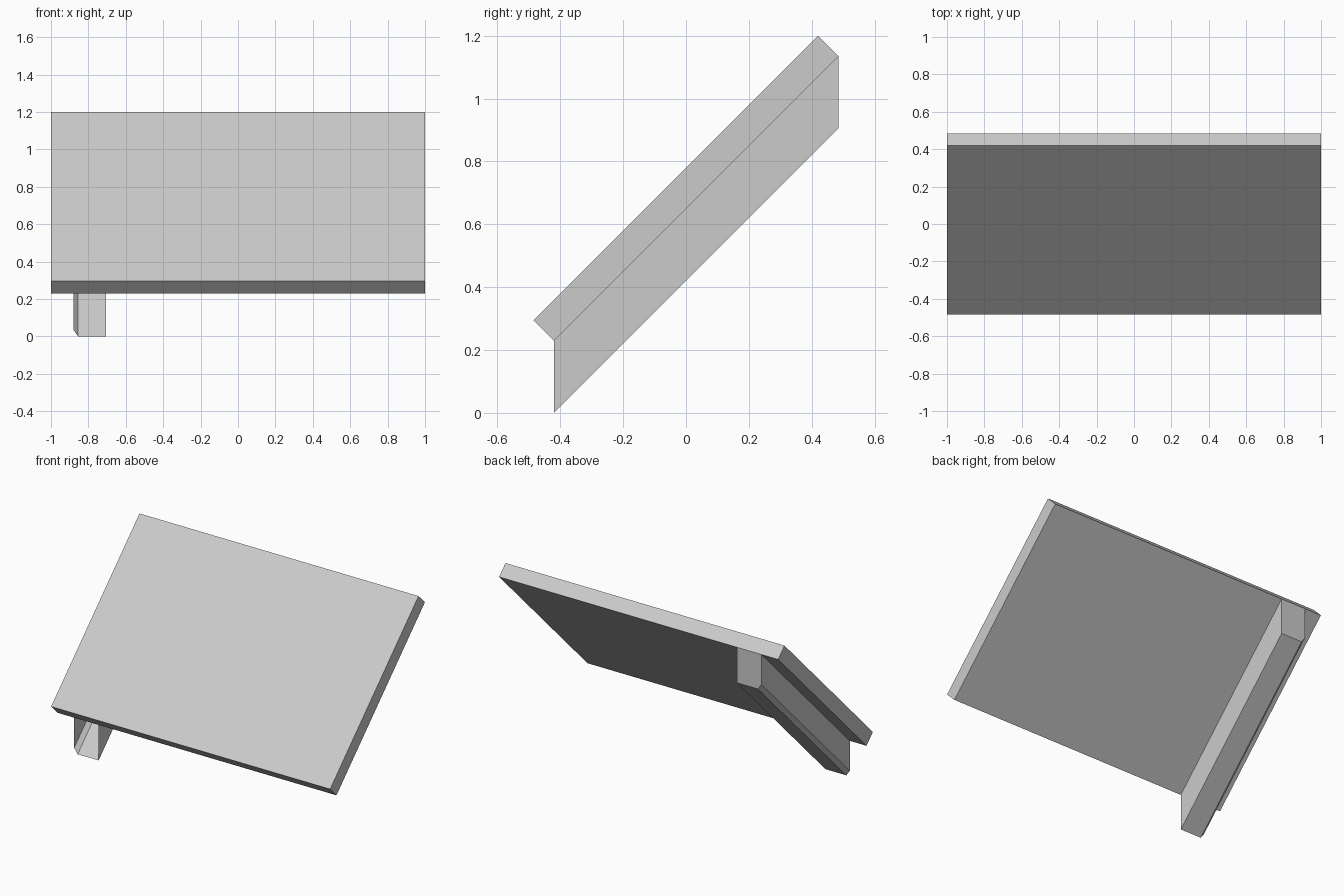
import bpy
import bmesh
from mathutils import Vector

cube = bpy.data.objects.get("Cube")
if cube:
    bpy.data.objects.remove(cube, do_unlink=True)

grey = bpy.data.materials.new("light_grey")
grey.use_nodes = True
colour = (0.6, 0.6, 0.6, 1)
grey.diffuse_color = colour
grey.node_tree.nodes["Principled BSDF"].inputs["Base Color"].default_value = colour


def sweep(name, profile, path, start_cap=True, closed=True):
    """Sweep a flat profile along a straight vector, with a cap at the far end."""
    bm = bmesh.new()
    near = [bm.verts.new(p) for p in profile]
    far = [bm.verts.new(Vector(p) + path) for p in profile]
    count = len(profile)
    for i in range(count if closed else count - 1):
        j = (i + 1) % count
        bm.faces.new((near[i], near[j], far[j], far[i]))
    bm.faces.new(far)
    if start_cap:
        bm.faces.new(near[::-1])
    bmesh.ops.recalc_face_normals(bm, faces=bm.faces)
    mesh = bpy.data.meshes.new(name)
    bm.to_mesh(mesh)
    bm.free()
    mesh.materials.append(grey)
    obj = bpy.data.objects.new(name, mesh)
    bpy.context.collection.objects.link(obj)
    return obj


run = 0.905         # horizontal and vertical travel of the 45 degree slope
front = -0.42       # front end of the board's underside
under = 0.23        # height of the underside at the front
thick = 0.065       # sideways and upward offset of the top surface

# Sloping board, swept across the width
board = [(-1, front, under),
         (-1, front - thick, under + thick),
         (-1, front - thick + run, under + thick + run),
         (-1, front + run, under + run)]
sweep("sloping_board", board, Vector((2, 0, 0)))

# Hollow support beam below one side: chamfered lower edge, open front, closed back
beam = [(x, front, z) for x, z in
        [(-0.705, under), (-0.705, 0), (-0.855, 0), (-0.88, 0.035), (-0.88, under)]]
sweep("support_beam", beam, Vector((0, run, run)), start_cap=False, closed=False)
